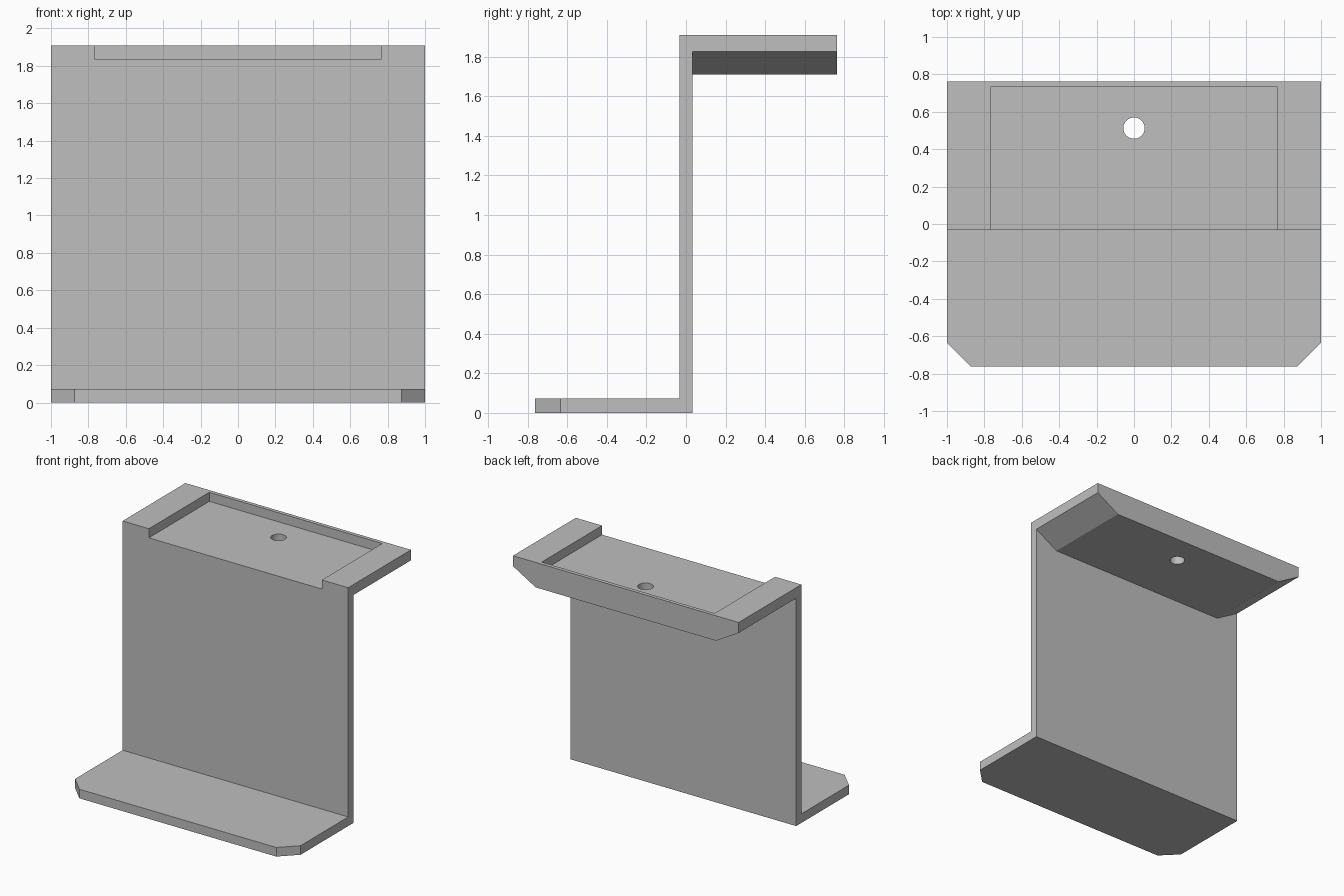
import bpy
import bmesh

cube = bpy.data.objects.get("Cube")
if cube:
    bpy.data.objects.remove(cube, do_unlink=True)

HALF_X, HALF_Y, WALL = 1.0, 0.762, 0.033
TOP, FOOT, UNDER, EDGE = 1.91, 0.073, 1.71, 1.826

grey = bpy.data.materials.new("light_grey")
grey.use_nodes = True
grey.diffuse_color = (0.52, 0.52, 0.52, 1)
grey.node_tree.nodes["Principled BSDF"].inputs["Base Color"].default_value = grey.diffuse_color


def add_object(name, bm):
    bmesh.ops.recalc_face_normals(bm, faces=bm.faces[:])
    mesh = bpy.data.meshes.new(name)
    bm.to_mesh(mesh)
    bm.free()
    mesh.materials.append(grey)
    obj = bpy.data.objects.new(name, mesh)
    bpy.context.collection.objects.link(obj)
    return obj


def prism(points, offset):
    """Extrude a closed 3D outline by an offset."""
    bm = bmesh.new()
    face = bm.faces.new([bm.verts.new(p) for p in points])
    new = bmesh.ops.extrude_face_region(bm, geom=[face], use_keep_orig=True)["geom"]
    bmesh.ops.translate(bm, vec=offset, verts=[v for v in new if isinstance(v, bmesh.types.BMVert)])
    return bm


def cut(target, cutter):
    """Subtract the cutter from the target, then discard it."""
    cutter.hide_render = True
    mod = target.modifiers.new("cut", "BOOLEAN")
    mod.operation = "DIFFERENCE"
    mod.solver = "EXACT"
    mod.object = cutter
    bpy.context.view_layer.objects.active = target
    bpy.ops.object.modifier_apply(modifier=mod.name)
    bpy.data.objects.remove(cutter, do_unlink=True)


# Bracket: foot, upright wall and shelf in one stepped profile
profile = [(-HALF_Y, 0), (WALL, 0), (WALL, UNDER), (HALF_Y, UNDER),
           (HALF_Y, TOP), (-WALL, TOP), (-WALL, FOOT), (-HALF_Y, FOOT)]
bm = prism([(-HALF_X, y, z) for y, z in profile], (2 * HALF_X, 0, 0))

# Chamfered front corners of the foot
corners = [e for e in bm.edges
           if all(v.co.y < -HALF_Y + 0.01 for v in e.verts)
           and abs(e.verts[0].co.x - e.verts[1].co.x) < 0.01]
bmesh.ops.bevel(bm, geom=corners, offset=0.127, segments=1, affect="EDGES")
bracket = add_object("shelf_bracket", bm)

# Sloped sides under the shelf
slope = (EDGE - UNDER) / 0.2
for side in (-1, 1):
    wedge = [(1.1, EDGE + 0.1 * slope), (0.7, UNDER - 0.1 * slope), (1.1, UNDER - 0.1 * slope)]
    cut(bracket, add_object("slope_cutter", prism([(side * x, WALL, z) for x, z in wedge], (0, 1, 0))))

# Shallow tray in the shelf, open at the front
tray = [(-0.767, -0.2), (0.767, -0.2), (0.767, 0.732), (-0.767, 0.732)]
cut(bracket, add_object("tray_cutter", prism([(x, y, 1.837) for x, y in tray], (0, 0, 0.3))))

# Round through hole
bm = bmesh.new()
bmesh.ops.create_cone(bm, cap_ends=True, segments=48, radius1=0.057, radius2=0.057, depth=0.6)
bmesh.ops.translate(bm, vec=(0, 0.513, 1.8), verts=bm.verts[:])
cut(bracket, add_object("hole_cutter", bm))

bpy.ops.object.select_all(action="DESELECT")
bracket.select_set(True)
bpy.context.view_layer.objects.active = bracket
bpy.ops.object.shade_smooth_by_angle(angle=0.5)
